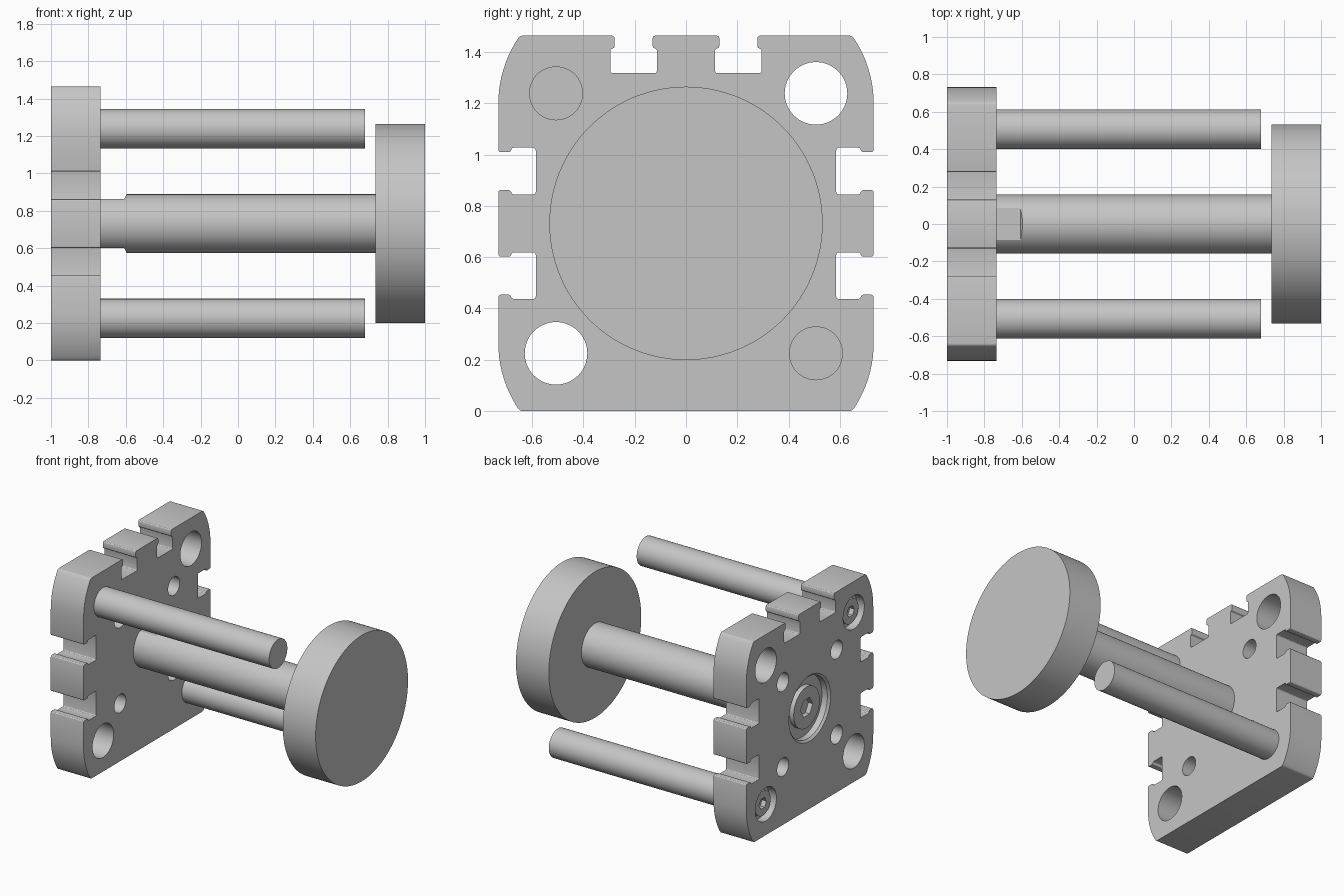
import bpy, bmesh, math
from mathutils import Matrix, Vector

if "Cube" in bpy.data.objects:
    bpy.data.objects.remove(bpy.data.objects["Cube"], do_unlink=True)

HALF = 0.732            # half the plate width and height
BACK, FRONT = -1.0, -0.735
PIN = 0.507             # corner hole offset
BOLT = 0.31             # small hole offset

grey = bpy.data.materials.new("machined_grey")
grey.use_nodes = True
grey.diffuse_color = (0.56, 0.56, 0.56, 1)
grey.node_tree.nodes["Principled BSDF"].inputs["Base Color"].default_value = grey.diffuse_color


def finish(name, bm):
    bmesh.ops.recalc_face_normals(bm, faces=bm.faces)
    mesh = bpy.data.meshes.new(name)
    bm.to_mesh(mesh)
    bm.free()
    mesh.materials.append(grey)
    obj = bpy.data.objects.new(name, mesh)
    bpy.context.collection.objects.link(obj)
    return obj


def rod(name, x0, x1, r, y=0, z=0, sides=64, r_end=None):
    """Cylinder along x; y and z are measured from the plate centre."""
    bm = bmesh.new()
    place = Matrix.Translation(((x0 + x1) / 2, y, z + HALF)) @ Matrix.Rotation(math.pi / 2, 4, 'Y')
    bmesh.ops.create_cone(bm, cap_ends=True, segments=sides, radius1=r,
                          radius2=r if r_end is None else r_end, depth=x1 - x0, matrix=place)
    return finish(name, bm)


def prism(name, points, direction, rounded=(), radius=0.01):
    """Extrude a flat outline, rounding the chosen corners first."""
    bm = bmesh.new()
    verts = [bm.verts.new(p) for p in points]
    bm.faces.new(verts)
    if rounded:
        bmesh.ops.bevel(bm, geom=[verts[i] for i in rounded], offset=radius,
                        segments=3, profile=0.5, affect='VERTICES')
    out = bmesh.ops.extrude_face_region(bm, geom=bm.faces[:])
    moved = [g for g in out["geom"] if isinstance(g, bmesh.types.BMVert)]
    bmesh.ops.translate(bm, verts=moved, vec=Vector(direction))
    return finish(name, bm)


def cut(obj, cutters):
    bpy.context.view_layer.objects.active = obj
    for cutter in cutters:
        cutter.hide_render = True
        mod = obj.modifiers.new("cut", 'BOOLEAN')
        mod.operation, mod.solver, mod.object = 'DIFFERENCE', 'EXACT', cutter
        bpy.ops.object.modifier_apply(modifier=mod.name)
        bpy.data.objects.remove(cutter, do_unlink=True)


def slot(c):
    """T-slot outline as (position along edge, coordinate outward)."""
    side = [(0.074, HALF), (0.074, HALF - 0.05), (0.091, HALF - 0.05), (0.091, HALF - 0.146)]
    return [(c - a, d) for a, d in side] + [(c + a, d) for a, d in reversed(side)]


# Plate outline: right half from bottom to top, then mirrored
R, RISE = 0.46, 0.265
sweep = math.asin(RISE / R)
arc = [(HALF - R + R * math.cos(sweep * i / 10), HALF - RISE + R * math.sin(sweep * i / 10))
       for i in range(11)]
half, rounded = [(y, -z) for y, z in reversed(arc)], []
for c in (-0.204, 0.204):
    rounded += range(len(half), len(half) + 8)
    half += [(d, a) for a, d in slot(c)]
half += arc
rounded += [0, len(half) - 1]
rounded += range(len(half), len(half) + 8)
half += reversed(slot(0.204))
outline = half + [(-y, z) for y, z in reversed(half)]
rounded += [len(outline) - 1 - i for i in rounded]
plate = prism("tooling_plate", [(BACK, y, z + HALF) for y, z in outline],
              (FRONT - BACK, 0, 0), rounded)

# Through holes and screw recesses
holes = []
for s in (-1, 1):
    holes.append(rod("pin_hole", -1.2, -0.5, 0.122, s * PIN, s * PIN))
    holes.append(rod("screw_recess", -1.2, BACK + 0.06, 0.122, s * PIN, -s * PIN))
    for t in (-1, 1):
        holes.append(rod("bolt_hole", -1.2, -0.5, 0.067, s * BOLT, t * BOLT, 40))
holes.append(rod("centre_recess", -1.2, BACK + 0.06, 0.225))
holes.append(rod("recess_chamfer", BACK - 0.02, BACK + 0.02, 0.26, r_end=0.22))
cut(plate, holes)
smooth = [plate]


def socket_screw(name, r, hex_r, y=0, z=0):
    head = rod(name, BACK + 0.025, BACK + 0.12, r, y, z)
    cut(head, [rod("hex_socket", -1.2, BACK + 0.085, hex_r, y, z, 6)])
    smooth.append(head)


# Guide rods with their screws
for s, side in ((-1, "upper"), (1, "lower")):
    smooth.append(rod(side + "_guide_rod", FRONT - 0.02, 0.68, 0.105, s * PIN, -s * PIN))
    socket_screw(side + "_rod_screw", 0.09, 0.042, s * PIN, -s * PIN)
socket_screw("centre_screw", 0.15, 0.07)

# Piston rod with wrench flats above and below
piston = rod("piston_rod", FRONT - 0.02, 0.74, 0.157, sides=96)
flats = []
for s in (-1, 1):
    wedge = [(-0.8, 0.132), (-0.608, 0.132), (-0.575, 0.2), (-0.8, 0.2)]
    flats.append(prism("flat_cutter", [(x, -0.3, HALF + s * z) for x, z in wedge], (0, 0.6, 0)))
cut(piston, flats)
smooth.append(piston)

# Piston disc
smooth.append(rod("piston_disc", 0.735, 1.0, 0.533, sides=128))

# Smooth round walls, keep edges sharp
bpy.ops.object.select_all(action='DESELECT')
for obj in smooth:
    obj.select_set(True)
bpy.context.view_layer.objects.active = plate
bpy.ops.object.shade_smooth_by_angle(angle=math.radians(25))
